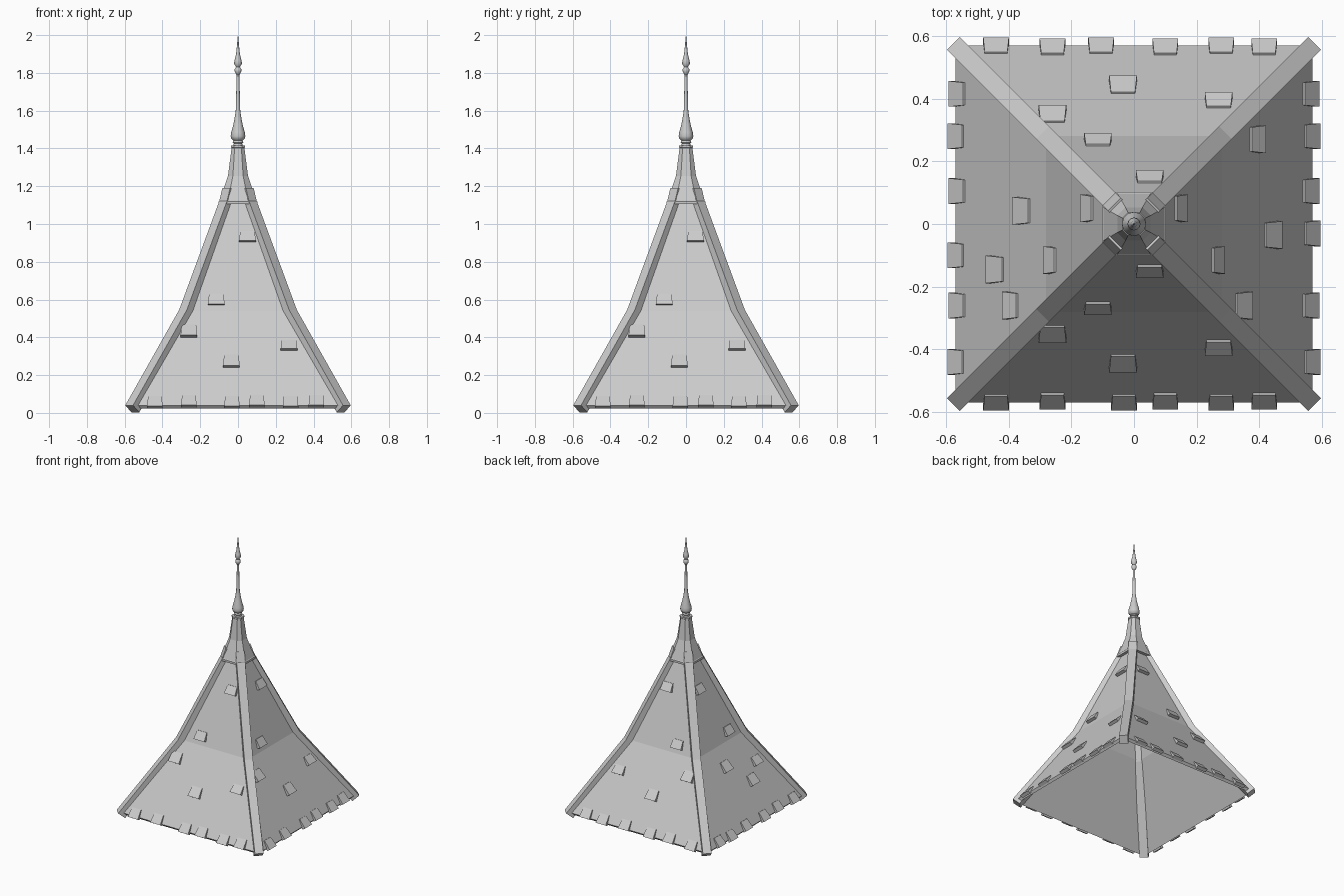
import bpy, bmesh, math
from mathutils import Vector

if "Cube" in bpy.data.objects:
    bpy.data.objects.remove(bpy.data.objects["Cube"])

# Roof slope profile: (distance from centre, height)
SLOPE = [(0.57, 0.04), (0.28, 0.54), (0.075, 1.12)]
SIDES = {
    "front": lambda u, r, z: (u, -r, z),
    "back": lambda u, r, z: (u, r, z),
    "right": lambda u, r, z: (r, u, z),
    "left": lambda u, r, z: (-r, u, z),
}


def make(name, verts, faces, recalc=True):
    me = bpy.data.meshes.new(name)
    me.from_pydata([tuple(v) for v in verts], [], faces)
    if recalc:
        bm = bmesh.new()
        bm.from_mesh(me)
        bmesh.ops.recalc_face_normals(bm, faces=bm.faces)
        bm.to_mesh(me)
        bm.free()
    ob = bpy.data.objects.new(name, me)
    bpy.context.collection.objects.link(ob)
    return ob


def loft(name, rings, cap=True):
    """Join closed rings with equal point counts."""
    n = len(rings[0])
    faces = [(i * n + j, i * n + (j + 1) % n, (i + 1) * n + (j + 1) % n, (i + 1) * n + j)
             for i in range(len(rings) - 1) for j in range(n)]
    if cap:
        faces += [tuple(range(n)), tuple(range((len(rings) - 1) * n, len(rings) * n))]
    return make(name, [v for r in rings for v in r], faces, recalc=cap)


# Roof skin: open-bottomed bent pyramid with a thin shell
roof = loft("roof_skin", [[(-r, -r, z), (r, -r, z), (r, r, z), (-r, r, z)] for r, z in SLOPE], cap=False)
mod = roof.modifiers.new("thickness", "SOLIDIFY")
mod.thickness = 0.02
mod.offset = -1
mod.use_even_offset = True


# Hip beams along the four corners
def hip_beam(name, sx, sy):
    path = [Vector(p) for p in ((0.815, 0.04), (0.412, 0.545), (0.112, 1.12), (0.088, 1.19))]
    depth, half = 0.06, 0.029
    out = Vector((sx, sy, 0)).normalized()
    side = Vector((-sy, sx, 0)).normalized() * half
    rings = []
    for i, p in enumerate(path):
        d = (path[min(i + 1, 3)] - path[max(i - 1, 0)]).normalized()
        if i == 0:
            d = (path[1] - path[0]).normalized()
        q = p - Vector((d.y, -d.x)) * depth
        a, b = [out * v.x + Vector((0, 0, v.y)) for v in (p, q)]
        rings.append([a - side, a + side, b + side, b - side])
    loft(name, rings)


for sx, a in ((1, "right"), (-1, "left")):
    for sy, b in ((-1, "front"), (1, "back")):
        hip_beam(f"hip_beam_{b}_{a}", sx, sy)


# Wedge-shaped roof tiles lying on the slope
def tile(name, side, u, z, length, wide=0.088, narrow=0.077, lip=0.022):
    (r0, z0), (r1, z1) = SLOPE[:2] if z < 0.53 else SLOPE[1:]
    up = Vector((r1 - r0, z1 - z0)).normalized()
    nrm = Vector((up.y, -up.x))
    low = Vector((r0 + (r1 - r0) * (z - z0) / (z1 - z0), z))
    high = low + up * length
    rings = []
    for p, w, h in ((low, wide, lip), (high, narrow, 0.006)):
        a, b = p + nrm * h, p - nrm * 0.006
        rings.append([SIDES[side](x, v.x, v.y)
                      for x, v in ((u - w / 2, a), (u + w / 2, a), (u + w / 2, b), (u - w / 2, b))])
    loft(name, rings)


FIELD = [(0.05, 0.905, 0.06), (-0.115, 0.57, 0.062), (-0.26, 0.40, 0.075),
         (0.27, 0.33, 0.062), (-0.035, 0.24, 0.075)]
LEFT_FIELD = [(0.05, 0.905, 0.06), (-0.115, 0.57, 0.062), (0.042, 0.385, 0.075),
              (-0.26, 0.33, 0.062), (-0.145, 0.24, 0.075)]
EAVES = {
    "front": (-0.44, -0.26, -0.032, 0.10, 0.278, 0.415),
    "back": (-0.44, -0.26, -0.105, 0.10, 0.278, 0.415),
    "right": (-0.44, -0.26, -0.03, 0.105, 0.28, 0.415),
    "left": (-0.44, -0.26, -0.10, 0.105, 0.28, 0.415),
}
for side, eave in EAVES.items():
    for i, (u, z, length) in enumerate(LEFT_FIELD if side == "left" else FIELD):
        tile(f"roof_tile_{side}_{i}", side, u, z, length)
    for i, u in enumerate(eave):
        tile(f"eave_tile_{side}_{i}", side, u, 0.026 + 0.006 * (i % 2), 0.07, 0.082, 0.072, 0.019)


# Eight-sided metal cap over the peak
def octagon(a, b, z):
    return [(b, -a, z), (a, -b, z), (a, b, z), (b, a, z),
            (-b, a, z), (-a, b, z), (-a, -b, z), (-b, -a, z)]


loft("peak_cap", [octagon(*r) for r in (
    (0.102, 0.058, 1.105), (0.102, 0.058, 1.12), (0.097, 0.053, 1.124),
    (0.053, 0.027, 1.255), (0.034, 0.018, 1.402), (0.037, 0.02, 1.405), (0.037, 0.02, 1.416))])

# Turned finial spike
PROFILE = [(0.026, 1.41), (0.022, 1.425), (0.029, 1.432), (0.024, 1.442), (0.036, 1.452),
           (0.039, 1.465), (0.036, 1.485), (0.025, 1.525), (0.018, 1.56), (0.012, 1.60),
           (0.007, 1.79), (0.012, 1.796), (0.018, 1.808), (0.018, 1.82), (0.010, 1.83),
           (0.014, 1.837), (0.021, 1.85), (0.018, 1.867), (0.010, 1.90), (0.005, 1.95), (0.0008, 2.0)]
N = 12
finial = loft("finial", [[(r * math.cos(2 * math.pi * k / N), r * math.sin(2 * math.pi * k / N), z)
                          for k in range(N)] for r, z in PROFILE])
bpy.context.view_layer.objects.active = finial
finial.select_set(True)
bpy.ops.object.shade_smooth_by_angle(angle=math.radians(40))
